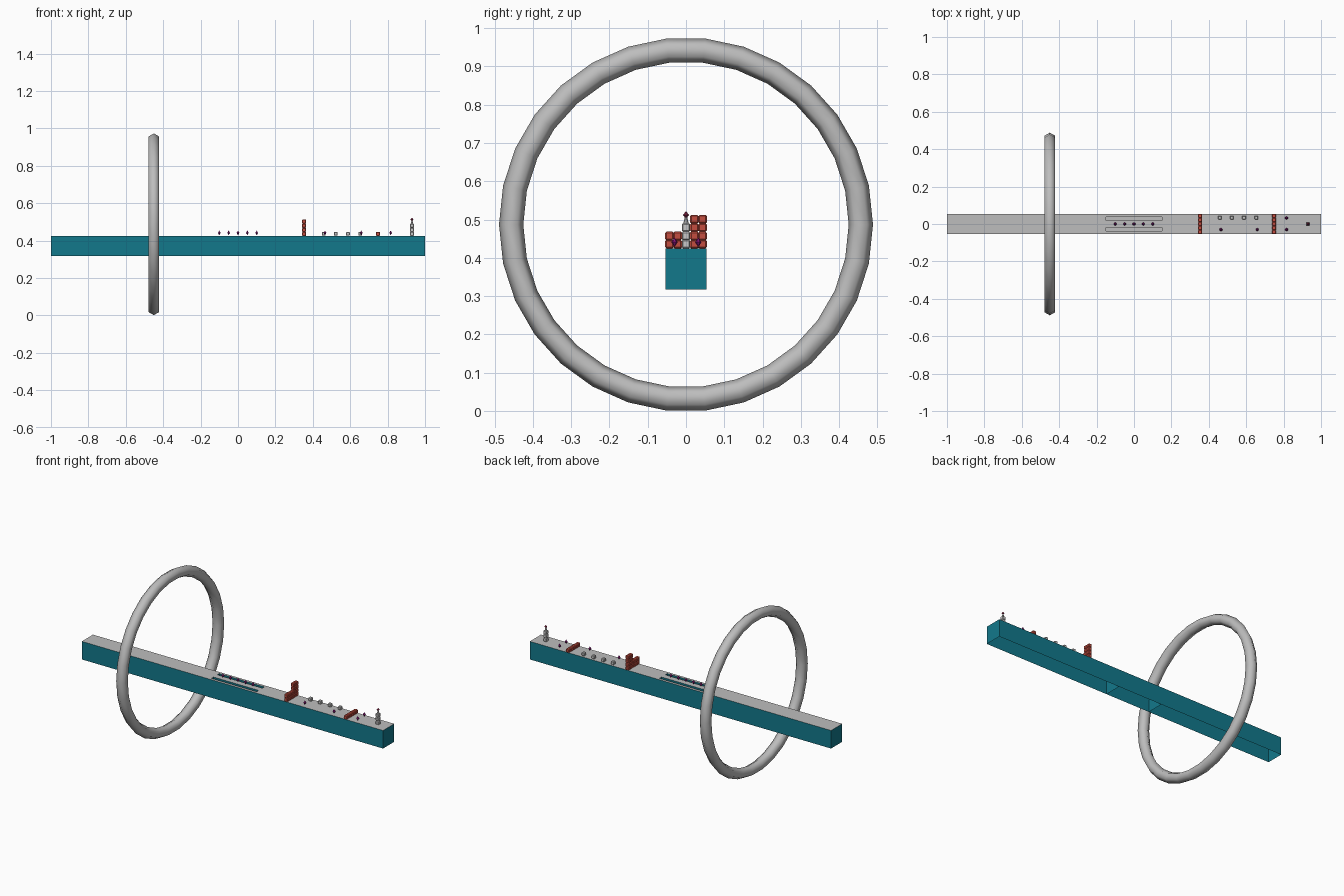
import bpy, bmesh, math
from mathutils import Matrix, Vector

if "Cube" in bpy.data.objects:
    bpy.data.objects.remove(bpy.data.objects["Cube"])


def material(name, rgb):
    m = bpy.data.materials.new(name)
    m.diffuse_color = (*rgb, 1)
    m.use_nodes = True
    m.node_tree.nodes["Principled BSDF"].inputs["Base Color"].default_value = m.diffuse_color
    return m


GREY = material("grey", (0.51, 0.51, 0.51))
TEAL = material("teal", (0.006, 0.19, 0.26))
RED = material("brick red", (0.55, 0.075, 0.05))
PALE = material("pale grey", (0.58, 0.58, 0.58))
PURPLE = material("purple", (0.26, 0.008, 0.2))
CRIMSON = material("dark crimson", (0.3, 0.02, 0.07))

W, BOTTOM, TOP = 0.053, 0.317, 0.425
CUBE = 0.0217


def finish(name, bm, *mats):
    me = bpy.data.meshes.new(name)
    bm.to_mesh(me)
    bm.free()
    ob = bpy.data.objects.new(name, me)
    bpy.context.collection.objects.link(ob)
    for m in mats:
        me.materials.append(m)
    return ob


# Hollow track pieces, open below: teal sides, grey upward faces
def track(name, x0, x1, profile, capped):
    bm = bmesh.new()
    a = [bm.verts.new((x0, y, z)) for y, z in profile]
    b = [bm.verts.new((x1, y, z)) for y, z in profile]
    for k in range(len(profile) - 1):
        bm.faces.new((b[k], b[k + 1], a[k + 1], a[k]))
    if capped:
        bm.faces.new(a)
        bm.faces.new(b[::-1])
    bm.normal_update()
    for f in bm.faces:
        f.material_index = 1 if f.normal.z > 0.5 else 0
    finish(name, bm, TEAL, GREY)


plain = [(-W, BOTTOM), (-W, TOP), (W, TOP), (W, BOTTOM)]
half = [(-W, BOTTOM), (-W, TOP), (-0.037, TOP), (-0.037, TOP - 0.02),
        (-0.018, TOP - 0.02), (-0.018, TOP)]
grooved = half + [(-y, z) for y, z in reversed(half)]
track("track_left", -1, -0.15, plain, True)
track("track_bridge", -0.15, 0.15, grooved, False)
track("track_right", 0.15, 1, plain, True)

# Large upright ring
bpy.ops.mesh.primitive_torus_add(
    major_segments=30, minor_segments=6, major_radius=0.4567, minor_radius=0.0317,
    location=(-0.45, 0, 0.487), rotation=(math.pi / 2, 0, math.pi / 2))
ring = bpy.context.object
ring.name = "ring"
ring.data.materials.append(GREY)
bpy.ops.object.shade_smooth()


# Bevelled cubes, used for walls, studs and the pillar
def cubes(name, centres, size, mat):
    bm = bmesh.new()
    for c in centres:
        bmesh.ops.create_cube(bm, size=size, matrix=Matrix.Translation(c))
    ob = finish(name, bm, mat)
    bev = ob.modifiers.new("bevel", 'BEVEL')
    bev.width = 0.003
    bev.segments = 1


def wall(name, x, heights):
    cubes(name, [Vector((x, (i - 2) * CUBE, TOP + (k + 0.5) * CUBE))
                 for i, h in enumerate(heights) for k in range(h)], CUBE, RED)


wall("tall_wall", 0.354, (2, 2, 2, 4, 4))
wall("low_wall", 0.749, (1, 1, 1, 1, 1))
cubes("studs", [Vector((x, 0.034, TOP + 0.011)) for x in (0.459, 0.523, 0.588, 0.654)],
      0.02, PALE)
cubes("pillar", [Vector((0.93, 0, TOP + (k + 0.5) * CUBE)) for k in range(3)],
      CUBE, PALE)


# Double-pointed gems
def gem(name, x, y, z, r, h, mat, sides=6):
    bm = bmesh.new()
    for s in (1, -1):
        m = Matrix.Translation((x, y, z + s * h / 2))
        if s < 0:
            m = m @ Matrix.Rotation(math.pi, 4, 'X')
        bmesh.ops.create_cone(bm, segments=sides, radius1=r, radius2=0,
                              depth=h, cap_ends=False, matrix=m)
    bmesh.ops.remove_doubles(bm, verts=bm.verts, dist=0.0002)
    finish(name, bm, mat)


spots = [(-0.1 + 0.05 * i, 0) for i in range(5)]
spots += [(0.465, -0.03), (0.659, -0.03), (0.816, 0.032), (0.816, -0.03)]
for i, (x, y) in enumerate(spots):
    gem(f"gem_{i + 1}", x, y, 0.441, 0.0085, 0.0125, PURPLE)

# Pillar stem and finial
bm = bmesh.new()
bmesh.ops.create_cone(bm, segments=8, radius1=0.007, radius2=0.003, depth=0.016,
                      cap_ends=True, matrix=Matrix.Translation((0.93, 0, 0.498)))
finish("pillar_stem", bm, PALE)
gem("pillar_finial", 0.93, 0, 0.512, 0.008, 0.01, CRIMSON, 8)
